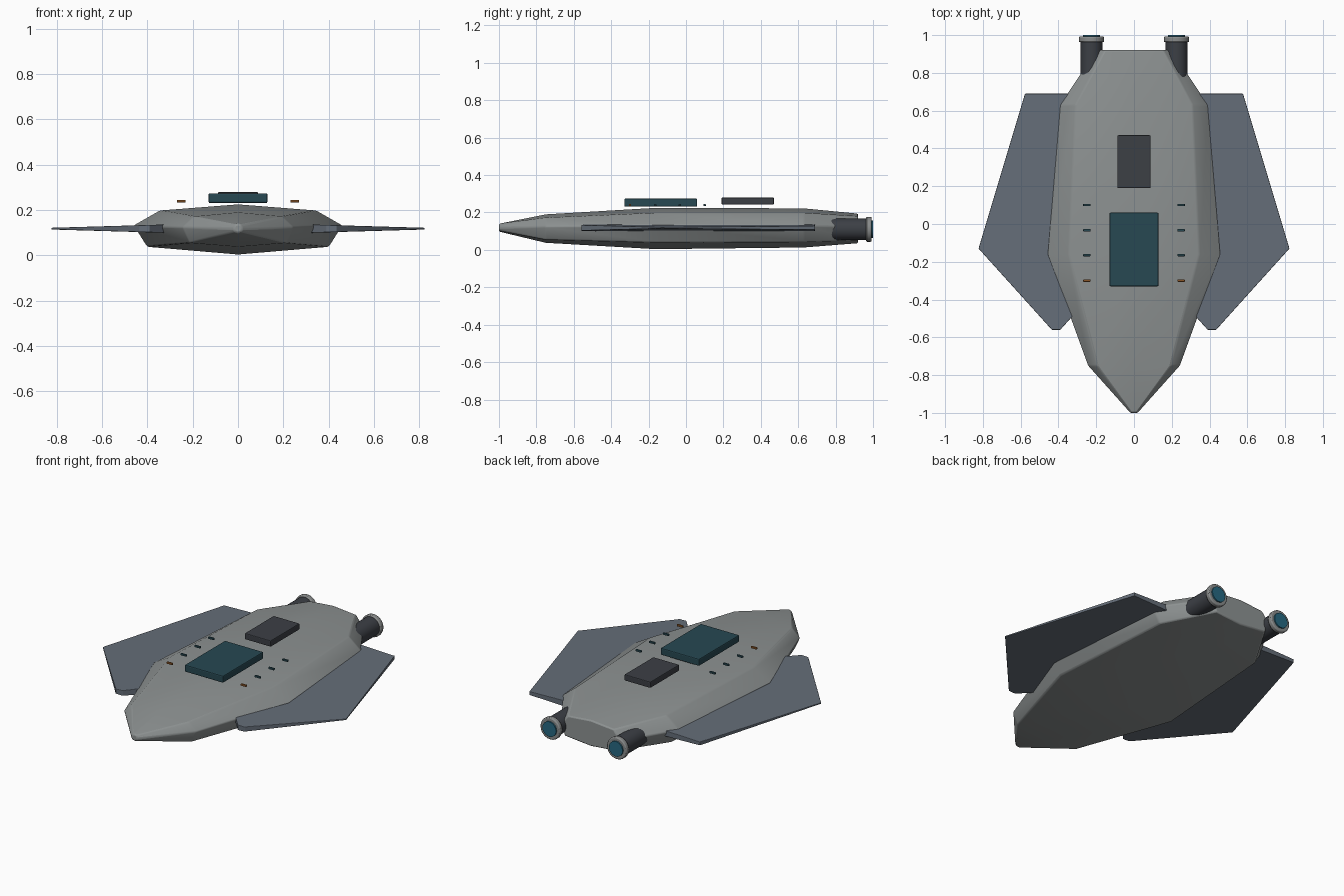
import bpy, bmesh, math

if "Cube" in bpy.data.objects:
    bpy.data.objects.remove(bpy.data.objects["Cube"])


def mat(name, r, g, b):
    m = bpy.data.materials.new(name)
    m.diffuse_color = (r, g, b, 1)
    m.use_nodes = True
    m.node_tree.nodes["Principled BSDF"].inputs["Base Color"].default_value = m.diffuse_color
    return m


HULL = mat("hull_grey", 0.27, 0.29, 0.29)
WING = mat("wing_slate", 0.13, 0.155, 0.19)
DARK = mat("dark_metal", 0.045, 0.05, 0.06)
GLASS = mat("teal_glass", 0.02, 0.065, 0.085)
RING = mat("ring_grey", 0.25, 0.26, 0.26)
GLOW = mat("engine_glow", 0.02, 0.14, 0.22)
AMBER = mat("amber_light", 0.25, 0.09, 0.02)


def finish(ob, material, bevel=0, segments=2, limit=15, smooth=None):
    ob.data.materials.append(material)
    if bevel:
        b = ob.modifiers.new("bevel", 'BEVEL')
        b.width, b.segments = bevel, segments
        b.limit_method, b.angle_limit = 'ANGLE', math.radians(limit)
    if smooth:
        bpy.ops.object.select_all(action='DESELECT')
        ob.select_set(True)
        bpy.context.view_layer.objects.active = ob
        bpy.ops.object.shade_smooth_by_angle(angle=math.radians(smooth))
    return ob


def loft(name, rings):
    """Skin closed rings of equal length and cap both ends."""
    bm = bmesh.new()
    vs = [[bm.verts.new(p) for p in r] for r in rings]
    n = len(vs[0])
    for a, b in zip(vs, vs[1:]):
        for i in range(n):
            j = (i + 1) % n
            bm.faces.new((a[i], a[j], b[j], b[i]))
    bm.faces.new(vs[0])
    bm.faces.new(vs[-1])
    bmesh.ops.recalc_face_normals(bm, faces=bm.faces)
    me = bpy.data.meshes.new(name)
    bm.to_mesh(me)
    bm.free()
    ob = bpy.data.objects.new(name, me)
    bpy.context.collection.objects.link(ob)
    return ob


def box(name, lo, hi, material, bevel):
    bpy.ops.mesh.primitive_cube_add(size=1, location=[(a + b) / 2 for a, b in zip(lo, hi)])
    ob = bpy.context.object
    ob.name = name
    ob.scale = [b - a for a, b in zip(lo, hi)]
    bpy.ops.object.transform_apply(location=False, rotation=False, scale=True)
    return finish(ob, material, bevel)


def rod(name, x, y0, y1, r, material, bevel=0):
    bpy.ops.mesh.primitive_cylinder_add(vertices=24, radius=r, depth=y1 - y0,
                                        location=(x, (y0 + y1) / 2, 0.11),
                                        rotation=(math.pi / 2, 0, 0))
    ob = bpy.context.object
    ob.name = name
    return finish(ob, material, bevel, limit=40, smooth=40)


# Hull stations: y, half width, shoulder x, top z, shoulder z, side z, lower z, bottom z
stations = [
    (-1.00, 0.02, 0.014, 0.140, 0.134, 0.118, 0.105, 0.098),
    (-0.75, 0.245, 0.195, 0.190, 0.172, 0.125, 0.055, 0.038),
    (-0.16, 0.46, 0.345, 0.225, 0.198, 0.132, 0.038, 0.004),
    (0.63, 0.395, 0.310, 0.222, 0.198, 0.130, 0.042, 0.013),
    (0.92, 0.20, 0.155, 0.194, 0.180, 0.122, 0.052, 0.036),
]
rings = []
for y, w, s, t, sz, mz, lz, b in stations:
    half = [(s, sz), (w, mz), (w * 0.87, lz)]
    ring = [(0, t)] + half + [(0, b)] + [(-x, z) for x, z in reversed(half)]
    rings.append([(x, y, z) for x, z in ring])
finish(loft("hull", rings), HULL, 0.008, 2, 22, 30)

# Wings: swept plates thinning toward the tip
outline = [(0.30, -0.46), (0.39, -0.56), (0.435, -0.56), (0.823, -0.13), (0.577, 0.69), (0.30, 0.69)]
for side, sx in (("right", 1), ("left", -1)):
    th = [0.019 - (x - 0.30) * 0.029 for x, y in outline]
    finish(loft(side + "_wing", [
        [(sx * x, y, 0.118 + k * t) for (x, y), t in zip(outline, th)] for k in (-1, 1)]),
        WING, 0.003, 2, 30)

    # Engine with nozzle ring and glowing exhaust
    ex = sx * 0.225
    rod(side + "_engine", ex, 0.70, 0.97, 0.058, DARK)
    rod(side + "_nozzle_ring", ex, 0.963, 0.992, 0.067, RING, 0.006)
    rod(side + "_exhaust", ex, 0.98, 1.0, 0.046, GLOW)

    # Row of deck lights
    for i, y in enumerate((-0.30, -0.165, -0.033, 0.10)):
        box(f"{side}_deck_light_{i + 1}", (sx * 0.25 - 0.019, y - 0.006, 0.234),
            (sx * 0.25 + 0.019, y + 0.006, 0.245), AMBER if i == 0 else GLASS, 0.002)

# Canopy and dorsal hatch
box("canopy", (-0.13, -0.33, 0.231), (0.13, 0.06, 0.274), GLASS, 0.006)
box("dorsal_hatch", (-0.088, 0.19, 0.242), (0.088, 0.47, 0.28), DARK, 0.005)
